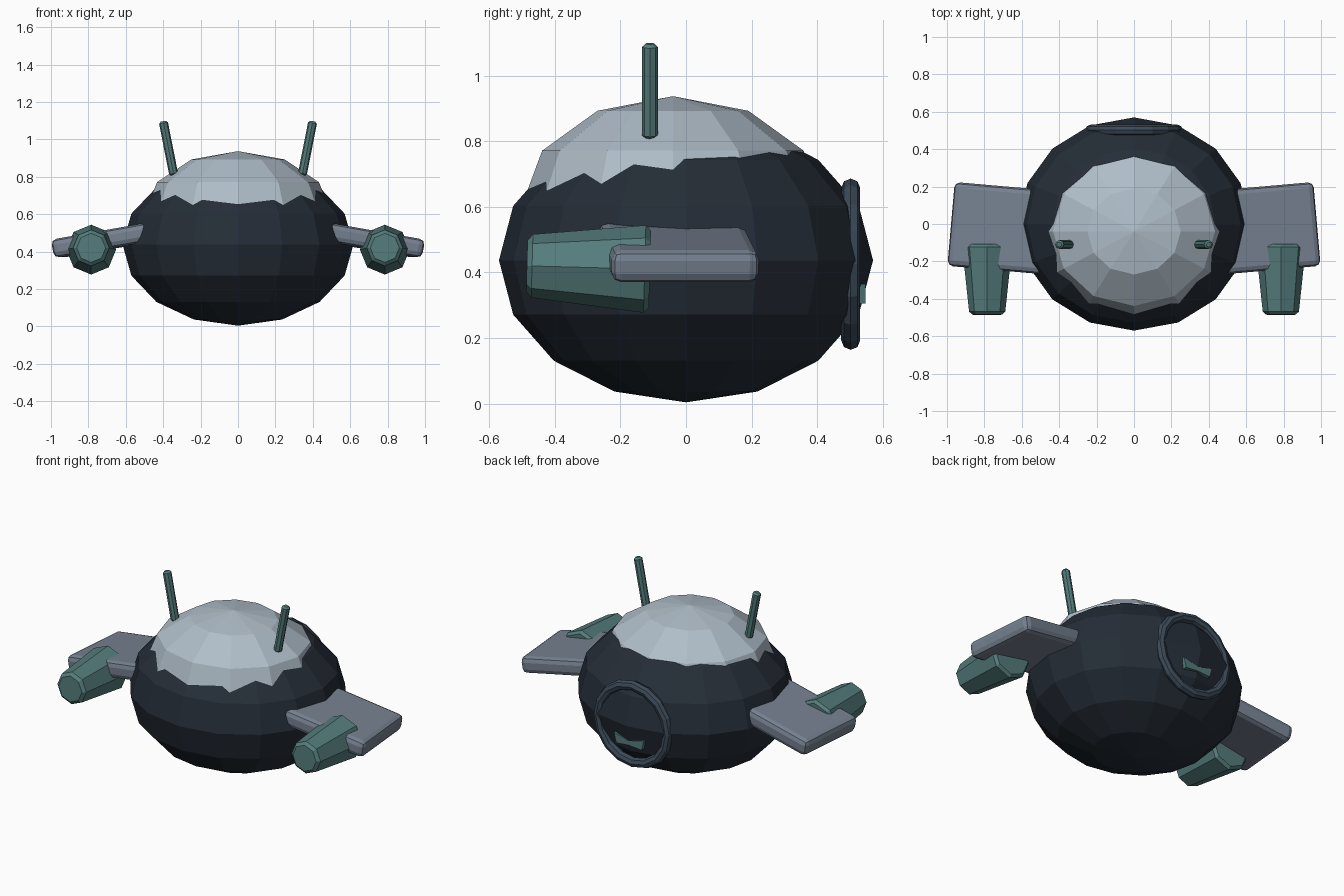
import bpy, bmesh
from math import radians, pi
from mathutils import Vector

if "Cube" in bpy.data.objects:
    bpy.data.objects.remove(bpy.data.objects["Cube"])


def material(name, rgb):
    m = bpy.data.materials.new(name)
    m.diffuse_color = (*rgb, 1)
    m.use_nodes = True
    m.node_tree.nodes["Principled BSDF"].inputs["Base Color"].default_value = m.diffuse_color
    return m


DARK = material("dark", (0.018, 0.026, 0.038))
PALE = material("pale", (0.43, 0.51, 0.58))
GREY = material("grey", (0.18, 0.22, 0.28))
TEAL = material("teal", (0.09, 0.20, 0.20))
SLATE = material("slate", (0.045, 0.07, 0.10))


def finish(name, mat, bevel=0, segments=1):
    ob = bpy.context.object
    ob.name = name
    ob.data.materials.append(mat)
    if bevel:
        b = ob.modifiers.new("bevel", 'BEVEL')
        b.width, b.segments = bevel, segments
        b.limit_method = 'ANGLE'
        b.angle_limit = radians(60)
    return ob


def ellipsoid(name, mat, loc, scale, segments, rings):
    bpy.ops.mesh.primitive_uv_sphere_add(segments=segments, ring_count=rings, radius=1, location=loc)
    bpy.context.object.scale = scale
    return finish(name, mat)


def tapered_rod(name, mat, a, b, r1, r2, bevel):
    a, b = Vector(a), Vector(b)
    d = b - a
    bpy.ops.mesh.primitive_cone_add(vertices=8, radius1=r1, radius2=r2, depth=d.length,
                                    location=(a + b) / 2,
                                    rotation=d.to_track_quat('Z', 'Y').to_euler())
    return finish(name, mat, bevel)


# Round hull and the pale canopy sunk into it
ellipsoid("hull", DARK, (0, 0, 0.437), (0.617, 0.57, 0.433), 16, 8)
ellipsoid("canopy", PALE, (0, -0.04, 0.605), (0.5, 0.46, 0.332), 12, 6)

for s, side in ((1, "right"), (-1, "left")):
    # Drooping, slightly swept wing
    bpy.ops.mesh.primitive_cube_add(size=1, location=(s * 0.70, -0.024, 0.463),
                                    rotation=(0, s * radians(10), s * radians(5)))
    bpy.context.object.scale = (0.56, 0.45, 0.1)
    bpy.ops.object.transform_apply(location=False, rotation=False, scale=True)
    finish(side + "_wing", GREY, 0.03, 2)
    # Engine pod under the wing, narrowing forward
    tapered_rod(side + "_pod", TEAL, (s * 0.785, -0.11, 0.41), (s * 0.785, -0.485, 0.42),
                0.135, 0.095, 0.016)
    # Antenna
    tapered_rod(side + "_antenna", TEAL, (s * 0.343, -0.11, 0.808), (s * 0.4, -0.11, 1.097),
                0.024, 0.024, 0.01)

# Rear hatch ring
bpy.ops.mesh.primitive_torus_add(major_segments=16, minor_segments=8, major_radius=0.232,
                                 minor_radius=0.029, location=(0, 0.502, 0.425),
                                 rotation=(pi / 2, 0, 0))
finish("rear_ring", SLATE)

# Small bow-shaped plate showing through the hatch
bm = bmesh.new()
outline = [(-0.1, 0.365), (0, 0.338), (0.1, 0.365), (0.085, 0.305), (0, 0.312), (-0.085, 0.305)]
face = bm.faces.new([bm.verts.new((x, 0.50, z)) for x, z in outline])
ext = bmesh.ops.extrude_face_region(bm, geom=[face])
bmesh.ops.translate(bm, vec=(0, 0.047, 0),
                    verts=[v for v in ext["geom"] if isinstance(v, bmesh.types.BMVert)])
bmesh.ops.recalc_face_normals(bm, faces=bm.faces)
mesh = bpy.data.meshes.new("rear_plate")
bm.to_mesh(mesh)
bm.free()
plate = bpy.data.objects.new("rear_plate", mesh)
bpy.context.collection.objects.link(plate)
mesh.materials.append(TEAL)
